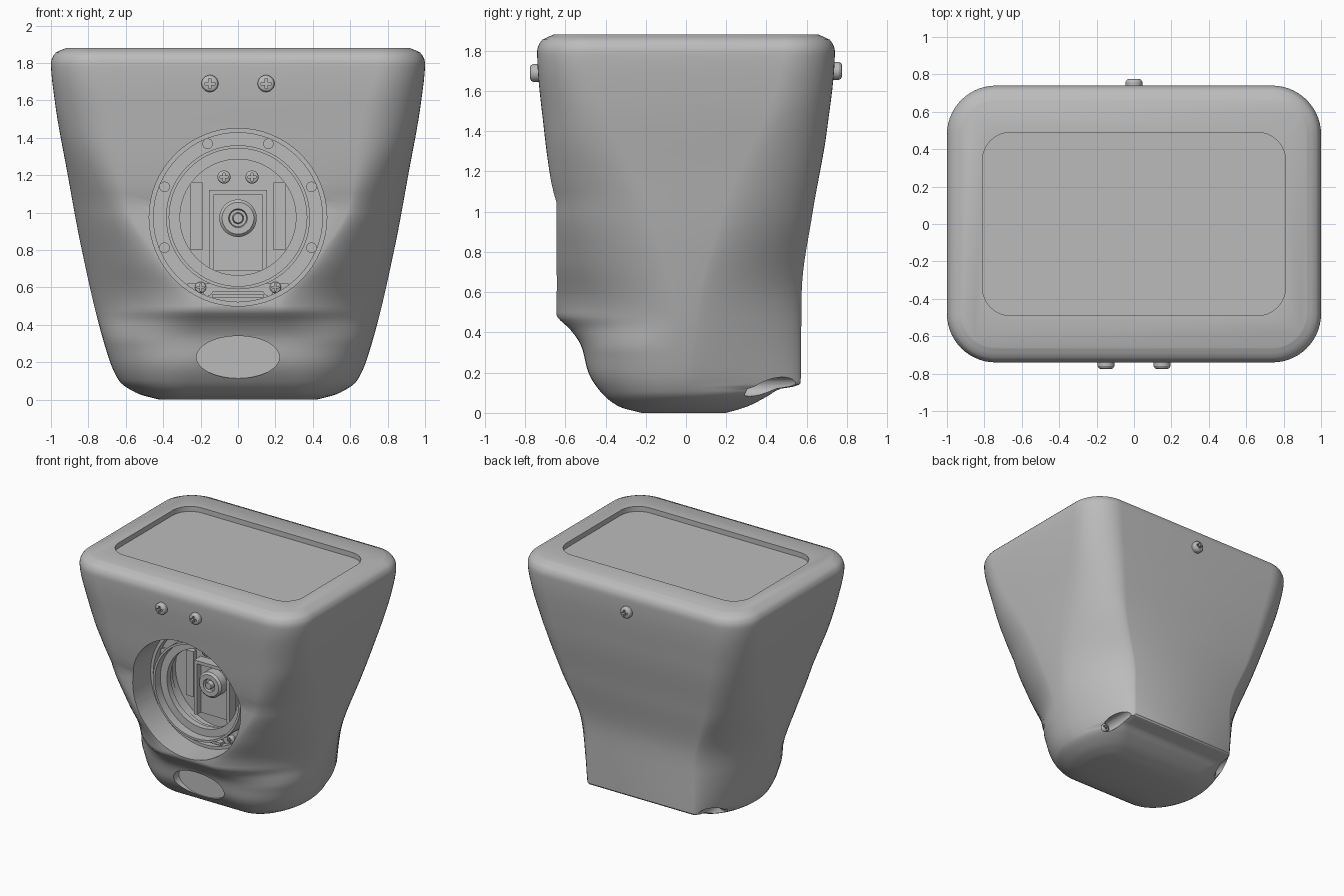
import bpy, bmesh
from math import sin, cos, pi
from mathutils import Vector

old = bpy.data.objects.get("Cube")
if old:
    bpy.data.objects.remove(old, do_unlink=True)

grey = bpy.data.materials.new("mid grey")
grey.use_nodes = True
grey.diffuse_color = (0.5, 0.5, 0.5, 1)
grey.node_tree.nodes["Principled BSDF"].inputs["Base Color"].default_value = (0.5, 0.5, 0.5, 1)

EYE = Vector((0, 0, 0.975))


def finish(name, bm, smooth=True):
    bmesh.ops.remove_doubles(bm, verts=bm.verts, dist=1e-5)
    bmesh.ops.recalc_face_normals(bm, faces=bm.faces)
    mesh = bpy.data.meshes.new(name)
    bm.to_mesh(mesh)
    bm.free()
    mesh.materials.append(grey)
    obj = bpy.data.objects.new(name, mesh)
    bpy.context.collection.objects.link(obj)
    if smooth:
        shade(obj)
    return obj


def activate(obj):
    bpy.ops.object.select_all(action='DESELECT')
    obj.select_set(True)
    bpy.context.view_layer.objects.active = obj


def shade(obj):
    activate(obj)
    bpy.ops.object.shade_smooth_by_angle(angle=pi / 6)


def cut(obj, cutters):
    """Subtract each cutter, then discard it."""
    activate(obj)
    for cutter in cutters:
        mod = obj.modifiers.new("cut", 'BOOLEAN')
        mod.operation, mod.solver, mod.object = 'DIFFERENCE', 'EXACT', cutter
        bpy.ops.object.modifier_apply(modifier=mod.name)
        bpy.data.objects.remove(cutter, do_unlink=True)
    shade(obj)


def loft(name, rings, caps=True, smooth=True):
    """Skin equal-length closed rings of points."""
    bm = bmesh.new()
    loops = [[bm.verts.new(p) for p in ring] for ring in rings]
    for a, b in zip(loops, loops[1:]):
        for i in range(len(a)):
            j = (i + 1) % len(a)
            bm.faces.new((a[i], a[j], b[j], b[i]))
    if caps:
        bm.faces.new(loops[0])
        bm.faces.new(loops[-1])
    return finish(name, bm, smooth)


def lathe(name, profile, centre=EYE, smooth=True, sides=64, stretch=1):
    """Turn (radius, y) points around an axis along y; radius 0 closes the end."""
    bm = bmesh.new()
    rows = [[bm.verts.new((centre[0] + stretch * r * cos(2 * pi * k / sides), y,
                           centre[2] + r * sin(2 * pi * k / sides)))
             for k in range(sides)] for r, y in profile]
    n = len(profile)
    for i in range(n):
        j = (i + 1) % n
        if profile[i][0] == profile[j][0] == 0:
            continue
        for k in range(sides):
            m = (k + 1) % sides
            bm.faces.new((rows[i][k], rows[i][m], rows[j][m], rows[j][k]))
    return finish(name, bm, smooth)


def disc(name, r, y0, y1, centre=EYE, **kw):
    return lathe(name, [(0, y0), (r, y0), (r, y1), (0, y1)], centre, **kw)


def tube(name, outer, inner, y0, y1):
    return lathe(name, [(inner, y0), (outer, y0), (outer, y1), (inner, y1)])


def box(name, low, high, smooth=True):
    bm = bmesh.new()
    bmesh.ops.create_cube(bm, size=1)
    low, high = Vector(low), Vector(high)
    for v in bm.verts:
        v.co = (low + high) / 2 + v.co * (high - low)
    return finish(name, bm, smooth)


def rounded_slab(name, hx, hy, r, z0, z1):
    def ring(z):
        return [(sx * (hx - r) + r * cos(q * pi / 2 + k * pi / 16),
                 sy * (hy - r) + r * sin(q * pi / 2 + k * pi / 16), z)
                for q, (sx, sy) in enumerate(((1, 1), (-1, 1), (-1, -1), (1, -1)))
                for k in range(9)]
    return loft(name, [ring(z0), ring(z1)], smooth=False)


def screw(name, x, z, r, base, tip):
    """Domed cross-head screw along y."""
    d = 1 if tip > base else -1
    head = lathe(name, [(0, base), (r, base), (r, tip - d * r / 3),
                        (r * 0.85, tip - d * r / 10), (r * 0.65, tip), (0, tip)],
                 (x, 0, z), sides=32)
    a, b = r * 0.6, r * 0.15
    lo, hi = sorted((tip - d * r / 2, tip + d * r))
    cut(head, [box("slot", (x - w, lo, z - h), (x + w, hi, z + h), False)
               for w, h in ((a, b), (b, a))])
    return head


def curve(keys):
    """Monotone smooth interpolation through (z, value) keys."""
    zs, vs = zip(*keys)
    h = [b - a for a, b in zip(zs, zs[1:])]
    s = [(b - a) / w for a, b, w in zip(vs, vs[1:], h)]
    t = [s[0]] + [2 * a * b / (a + b) if a * b > 0 else 0 for a, b in zip(s, s[1:])] + [s[-1]]

    def value(z):
        i = max(k for k in range(len(h)) if zs[k] <= z + 1e-9)
        u = (z - zs[i]) / h[i]
        return (vs[i] * (1 + 2 * u) * (1 - u) ** 2 + vs[i + 1] * u * u * (3 - 2 * u)
                + h[i] * u * (1 - u) * (t[i] * (1 - u) - t[i + 1] * u))
    return value


# Housing outlines by height: half width, front, back, flat widths, corner shape
width = curve([(0, .42), (.03, .53), (.1, .635), (.25, .7), (.8, .835), (1.2, .91), (1.6, .98),
               (1.8, 1), (1.85, .98), (1.88, .92)])
front = curve([(0, .22), (.03, .33), (.1, .42), (.2, .485), (.33, .52), (.42, .58), (.46, .625),
               (.49, .645), (1.05, .645), (1.12, .665), (1.4, .705), (1.8, .74), (1.85, .72), (1.88, .66)])
back = curve([(0, .2), (.03, .3), (.08, .4), (.12, .47), (.135, .555), (.15, .57), (.6, .575),
              (1, .63), (1.4, .7), (1.8, .74), (1.85, .72), (1.88, .66)])
front_flat = curve([(0, .3), (.3, .22), (.49, .22), (.75, .42), (1.05, .6), (1.5, .66), (1.8, .74), (1.88, .74)])
back_flat = curve([(0, .3), (.12, .44), (.15, .46), (.5, .46), (1, .6), (1.4, .68), (1.8, .74), (1.88, .74)])
side_flat = curve([(0, 0), (.5, .05), (1.05, .2), (1.6, .44), (1.8, .48), (1.88, .48)])
front_power = curve([(0, 1), (.3, 1), (.5, 1.35), (1, 1.3), (1.4, 1), (1.88, 1)])
back_power = curve([(0, 1), (.1, 1.1), (.15, 1.45), (.6, 1.45), (1.2, 1.1), (1.88, 1)])


def section(z, steps=14):
    def corner(flat, depth, power, sign):
        w, s = width(z), side_flat(z)
        pts = []
        for k in range(steps + 1):
            a = pi / 2 * k / steps
            c, d = max(cos(a), 0) ** power, sin(a) ** power
            pts.append((flat + (w - flat) * c, sign * (s + (depth - s) * d + 1e-3 * (1 - d)), z))
        return pts
    half = (corner(front_flat(z), front(z), front_power(z), -1)[::-1]
            + corner(back_flat(z), back(z), back_power(z), 1))
    return half + [(-x, y, zz) for x, y, zz in reversed(half)]


heights = ([k * .01 for k in range(17)] + [.16 + k * .02 for k in range(1, 18)]
           + [.5 + k * .05 for k in range(1, 26)] + [1.78, 1.8, 1.82, 1.84, 1.855, 1.868, 1.876, 1.88])
housing = loft("housing", [section(z) for z in heights], smooth=False)

# Openings: eye socket, chin oval, lid recess, rear screw wells
cut(housing, [disc("socket", .475, -1, -.25, smooth=False),
              disc("chin_oval", .113, -1, -.425, (0, 0, .227), stretch=1.96, smooth=False),
              rounded_slab("lid_recess", .81, .49, .15, 1.84, 2)]
    + [disc("well", .048, .28, .8, (x, 0, .13), sides=24, smooth=False) for x in (-.53, .53)])

# Outside screws
for side, x in (("right", -.15), ("left", .15)):
    screw("front_screw_" + side, x, 1.69, .045, -.7, -.775)
screw("back_screw", 0, 1.7, .045, .7, .775)
for side, x in (("right", -.53), ("left", .53)):
    screw("lower_screw_" + side, x, .13, .036, .27, .3)

# Rings inside the socket
tube("socket_bead", .476, .452, -.42, -.25)
tube("mounting_flange", .46, .375, -.36, -.25)
tube("lens_ring", .385, .368, -.52, -.3)
tube("inner_ring", .37, .31, -.45, -.4)
for k in range(8):
    a = pi / 8 + k * pi / 4
    disc("flange_stud", .028, -.375, -.3, (.425 * cos(a), 0, .975 + .425 * sin(a)), sides=24)

# Sensor bracket: inverted U frame, panel and lens
box("bracket_top", (-.155, -.33, 1.095), (.155, -.24, 1.12))
for s in (-1, 1):
    xs = sorted((s * .13, s * .155))
    box("bracket_side", (xs[0], -.33, .69), (xs[1], -.24, 1.12))
    xs = sorted((s * .19, s * .255))
    box("side_rail", (xs[0], -.29, .8), (xs[1], -.24, 1.16))
    screw("sensor_screw", s * .075, 1.19, .035, -.24, -.31)
    screw("shelf_screw", s * .2, .6, .03, -.3, -.39)
box("bracket_panel", (-.13, -.28, .69), (.13, -.24, 1.095))
lathe("sensor_lens", [(0, -.25), (.1, -.25), (.1, -.35), (.085, -.365), (.05, -.365),
                      (.045, -.34), (.03, -.34), (.025, -.375), (0, -.375)], (0, 0, .97))

# Lower clip
box("clip_bar", (-.135, -.41, .545), (.135, -.3, .565))
box("clip_base", (-.27, -.37, .575), (.27, -.3, .62))
